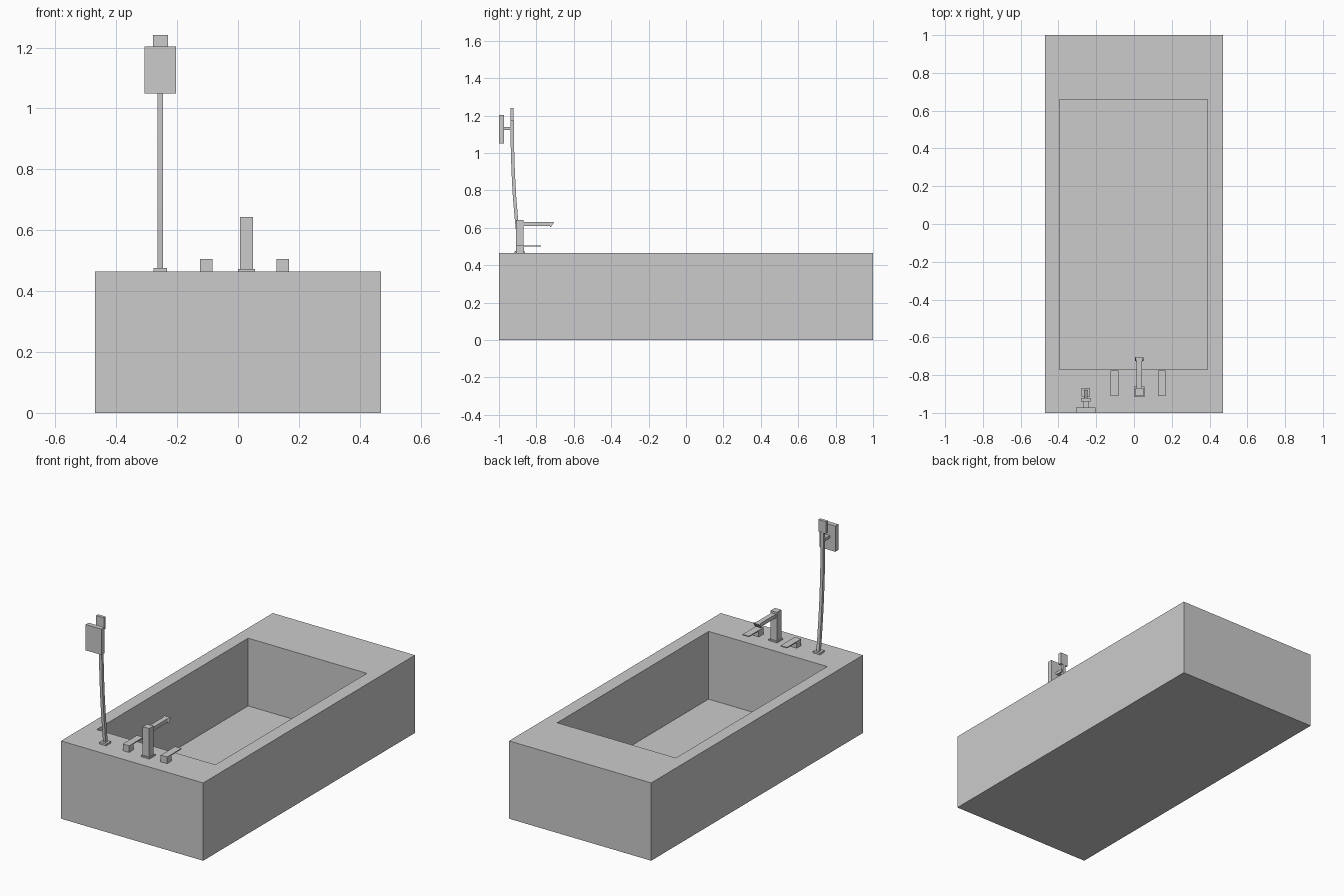
import bpy, bmesh

if "Cube" in bpy.data.objects:
    bpy.data.objects.remove(bpy.data.objects["Cube"])


def finish(name, bm):
    bmesh.ops.recalc_face_normals(bm, faces=bm.faces)
    me = bpy.data.meshes.new(name)
    bm.to_mesh(me)
    bm.free()
    ob = bpy.data.objects.new(name, me)
    bpy.context.collection.objects.link(ob)
    return ob


def loft(name, rings):
    """Skin a list of four-point rings and cap both ends."""
    bm = bmesh.new()
    loops = [[bm.verts.new(p) for p in ring] for ring in rings]
    for a, b in zip(loops, loops[1:]):
        for i in range(4):
            j = (i + 1) % 4
            bm.faces.new((a[i], a[j], b[j], b[i]))
    bm.faces.new(loops[0])
    bm.faces.new(loops[-1])
    return finish(name, bm)


def rect(x0, x1, y0, y1, z):
    return [(x0, y0, z), (x1, y0, z), (x1, y1, z), (x0, y1, z)]


def box(name, x, y, z):
    return loft(name, [rect(*x, *y, z[0]), rect(*x, *y, z[1])])


TOP = 0.465

# Tub body with vertical-walled basin
outer = (-0.47, 0.47, -1.0, 1.0)
inner = (-0.395, 0.39, -0.77, 0.66)
loft("tub", [rect(*outer, 0), rect(*outer, TOP),
             rect(*inner, TOP), rect(*inner, 0.06)])

# Faucet post and foot
fx = 0.028
box("faucet_foot", (fx - 0.028, fx + 0.028), (-0.917, -0.861), (TOP, 0.473))
box("faucet_post", (fx - 0.021, fx + 0.021), (-0.91, -0.868), (0.473, 0.643))

# Spout flaring to a slanted lip: (y top, y bottom, half width)
spout = []
for yt, yb, w in [(-0.87, -0.87, 0.015), (-0.728, -0.728, 0.015),
                  (-0.705, -0.724, 0.022)]:
    zb = 0.603 if w > 0.02 else 0.609
    spout.append([(fx - w, yb, zb), (fx + w, yb, zb),
                  (fx + w, yt, 0.631), (fx - w, yt, 0.631)])
loft("faucet_spout", spout)

# Two lever handles
for side, x in (("left", -0.104), ("right", 0.147)):
    xs = (x - 0.021, x + 0.021)
    box(side + "_handle_block", xs, (-0.91, -0.867), (TOP, 0.5))
    box(side + "_handle_lever", xs, (-0.91, -0.775), (0.499, 0.505))

# Hand shower: foot, curved riser, clip, bracket and head
sx = -0.255
box("shower_foot", (sx - 0.022, sx + 0.022), (-0.913, -0.868), (TOP, 0.476))
path = [(-0.888, 0.47), (-0.898, 0.56), (-0.908, 0.66), (-0.917, 0.77),
        (-0.924, 0.9), (-0.928, 1.03), (-0.929, 1.175)]
loft("shower_riser", [rect(sx - 0.009, sx + 0.009, y - 0.009, y + 0.009, z)
                      for y, z in path])
box("shower_top_block", (sx - 0.025, sx + 0.025), (-0.939, -0.921), (1.17, 1.242))
box("shower_bracket", (sx - 0.016, sx + 0.016), (-0.974, -0.925), (1.122, 1.138))
box("shower_head", (sx - 0.052, sx + 0.052), (-1.0, -0.972), (1.05, 1.204))
